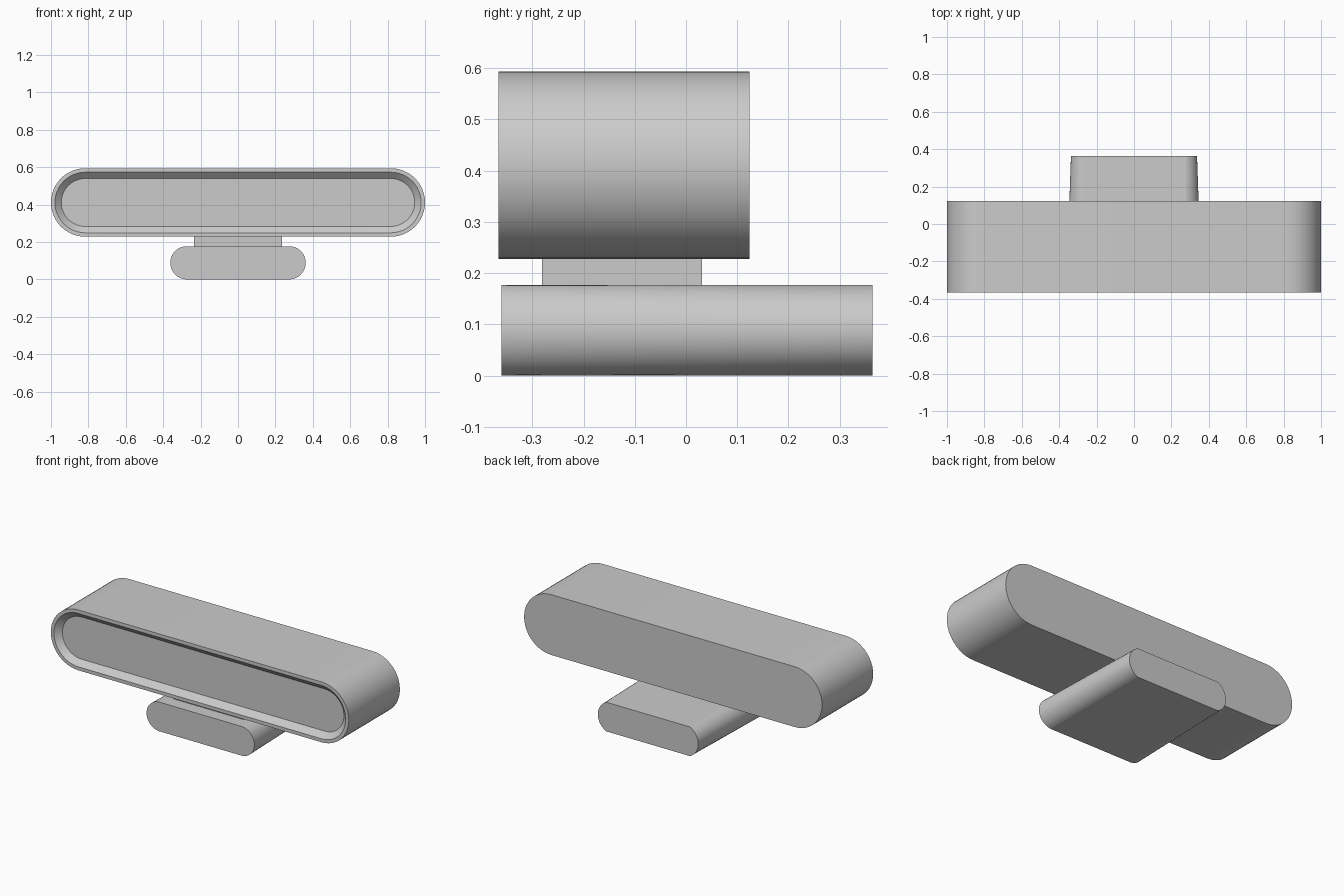
import bpy
import bmesh
from math import asin, sin, cos, radians

ARC_STEPS = 24

default_cube = bpy.data.objects.get("Cube")
if default_cube:
    bpy.data.objects.remove(default_cube, do_unlink=True)

# One plain grey for every part
grey = bpy.data.materials.new("plain_grey")
grey.use_nodes = True
colour = (0.6, 0.6, 0.6, 1.0)
grey.diffuse_color = colour
grey.node_tree.nodes["Principled BSDF"].inputs["Base Color"].default_value = colour


def pill_ring(straight, half_height, bulge, y, z_mid):
    """Flat-topped outline whose two ends are circular arcs."""
    radius = (half_height ** 2 + bulge ** 2) / (2 * bulge)
    sweep = asin(min(1.0, half_height / radius))
    arc = []
    for i in range(ARC_STEPS + 1):
        a = sweep * (2 * i / ARC_STEPS - 1)
        arc.append((straight + bulge - radius * (1 - cos(a)), radius * sin(a)))
    outline = arc + [(-x, z) for x, z in reversed(arc)]
    return [(x, y, z_mid + z) for x, z in outline]


def finish(name, bm, smooth_angle=None):
    bmesh.ops.recalc_face_normals(bm, faces=bm.faces)
    mesh = bpy.data.meshes.new(name)
    bm.to_mesh(mesh)
    bm.free()
    mesh.materials.append(grey)
    obj = bpy.data.objects.new(name, mesh)
    bpy.context.collection.objects.link(obj)
    if smooth_angle:
        bpy.ops.object.select_all(action="DESELECT")
        obj.select_set(True)
        bpy.context.view_layer.objects.active = obj
        bpy.ops.object.shade_smooth_by_angle(angle=radians(smooth_angle))
    return obj


def loft(name, rings, smooth_angle):
    """Join successive outlines and cap both ends."""
    bm = bmesh.new()
    loops = [[bm.verts.new(p) for p in ring] for ring in rings]
    count = len(loops[0])
    for a, b in zip(loops, loops[1:]):
        for i in range(count):
            j = (i + 1) % count
            bm.faces.new((a[i], a[j], b[j], b[i]))
    bm.faces.new(loops[0])
    bm.faces.new(loops[-1])
    return finish(name, bm, smooth_angle)


# Long housing: back, front rim, then the sloped recess and its floor
housing_steps = [(0.183, 0.124), (0.183, -0.366), (0.162, -0.366), (0.128, -0.334)]
loft("housing", [pill_ring(0.817, r, r, y, 0.411) for r, y in housing_steps], 30)

# Base foot: the rounded sides flatten towards the back
foot_steps = [(0.082, -0.36), (0.057, 0.364)]
loft("base_foot", [pill_ring(0.28, 0.0885, b, y, 0.0885) for b, y in foot_steps], 12)

# Neck block between foot and housing
bm = bmesh.new()
bmesh.ops.create_cube(bm, size=1)
bmesh.ops.scale(bm, vec=(0.47, 0.312, 0.07), verts=bm.verts)
bmesh.ops.translate(bm, vec=(0, -0.125, 0.203), verts=bm.verts)
finish("neck", bm)
